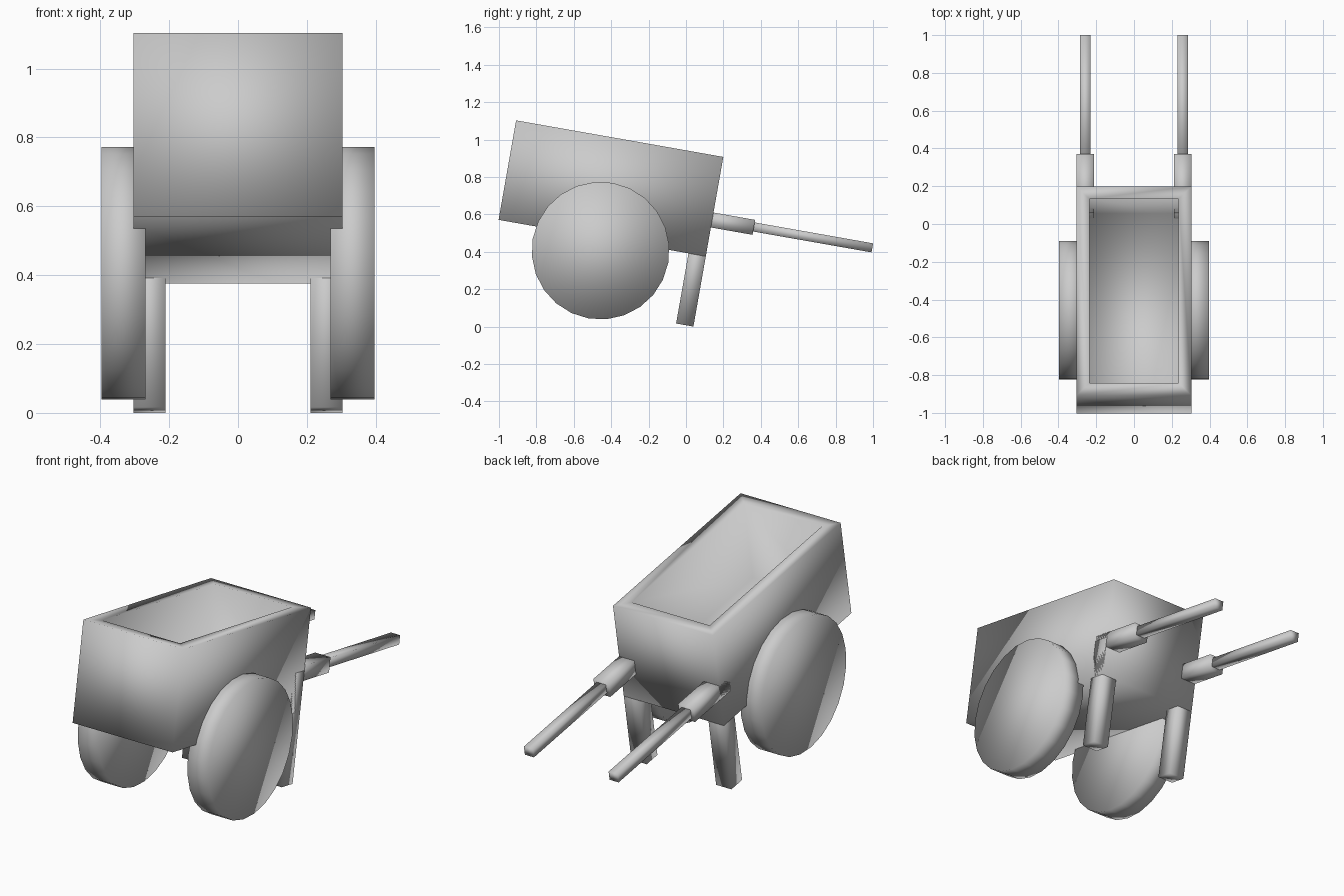
import bpy, bmesh, math
from mathutils import Matrix, Vector

cube = bpy.data.objects.get("Cube")
if cube:
    bpy.data.objects.remove(cube, do_unlink=True)

grey = bpy.data.materials.new("plain_grey")
grey.use_nodes = True
colour = (0.6, 0.6, 0.6, 1)
grey.diffuse_color = colour
grey.node_tree.nodes["Principled BSDF"].inputs["Base Color"].default_value = colour

# The whole barrow leans nose-up by this rotation
TILT = Matrix.Rotation(math.radians(-10), 4, 'X')


def finish(name, bm):
    bmesh.ops.recalc_face_normals(bm, faces=bm.faces)
    bmesh.ops.transform(bm, matrix=TILT, verts=bm.verts)
    mesh = bpy.data.meshes.new(name)
    bm.to_mesh(mesh)
    bm.free()
    mesh.materials.append(grey)
    mesh.shade_smooth()
    obj = bpy.data.objects.new(name, mesh)
    bpy.context.collection.objects.link(obj)
    return obj


def box(lo, hi):
    bm = bmesh.new()
    lo, hi = Vector(lo), Vector(hi)
    size = Matrix.Diagonal((*(hi - lo), 1))
    bmesh.ops.create_cube(bm, size=1, matrix=Matrix.Translation((lo + hi) / 2) @ size)
    return bm


# Tray: block with the top face inset and pushed down to the floor
tray = box((-0.304, -1.086, 0.388), (0.304, 0.039, 0.928))
top = max(tray.faces, key=lambda f: f.calc_center_median().z)
bmesh.ops.inset_region(tray, faces=[top], thickness=0.095)
pit = bmesh.ops.extrude_discrete_faces(tray, faces=[top])["faces"][0]
bmesh.ops.translate(tray, vec=(0, 0, -0.445), verts=pit.verts)
finish("tray", tray)

# Leg, handle socket and handle bar: x range, length range, height range
PARTS = {
    "leg": ((0.211, -0.055, 0.007), (0.304, 0.039, 0.6)),
    "handle_socket": ((0.211, -0.05, 0.545), (0.304, 0.265, 0.626)),
    "handle_bar": ((0.23, 0.2, 0.563), (0.285, 0.908, 0.612)),
}

for side, sign in (("left", 1), ("right", -1)):
    for part, (lo, hi) in PARTS.items():
        bm = box(lo, hi)
        bmesh.ops.scale(bm, vec=(sign, 1, 1), verts=bm.verts)
        finish(f"{side}_{part}", bm)

    # Solid disc wheel
    wheel = bmesh.new()
    hub = TILT.inverted() @ Vector((sign * 0.333, -0.457, 0.406))
    bmesh.ops.create_cone(wheel, cap_ends=True, segments=24, radius1=0.368,
                          radius2=0.368, depth=0.128,
                          matrix=Matrix.Translation(hub) @ Matrix.Rotation(math.pi / 2, 4, 'Y'))
    finish(f"{side}_wheel", wheel)
